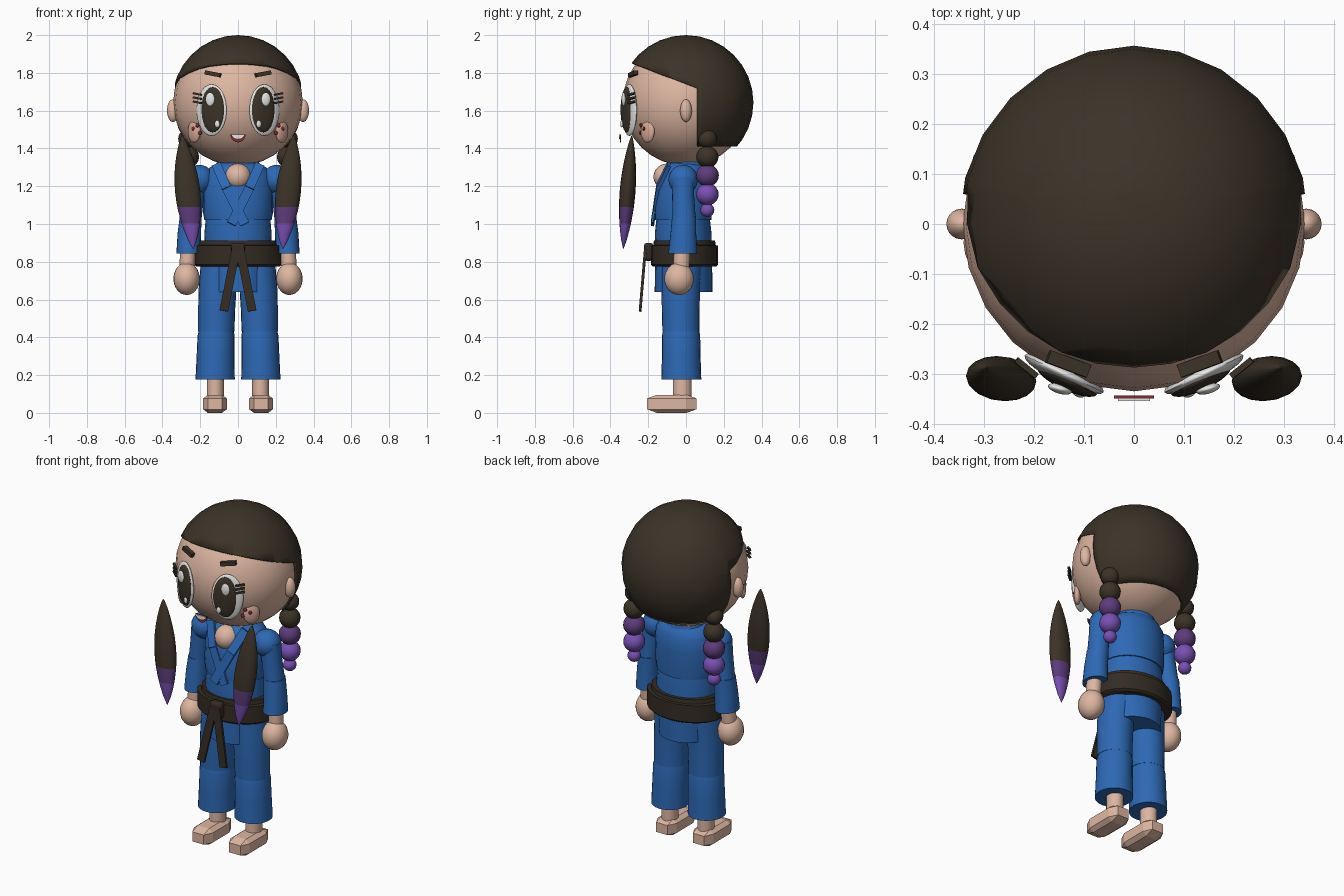
import bpy, bmesh, math
from mathutils import Vector, Matrix

if "Cube" in bpy.data.objects:
    bpy.data.objects.remove(bpy.data.objects["Cube"])


def material(name, r, g, b):
    m = bpy.data.materials.new(name)
    m.use_nodes = True
    m.diffuse_color = (r, g, b, 1)
    m.node_tree.nodes["Principled BSDF"].inputs["Base Color"].default_value = (r, g, b, 1)
    return m


SKIN = material("skin", .73, .47, .36)
HAIR = material("dark brown", .045, .033, .021)
BLUE = material("blue cloth", .026, .14, .46)
BELT = material("belt brown", .034, .025, .017)
PLUM = material("deep purple", .11, .045, .2)
LILAC = material("light purple", .19, .08, .45)
WHITE = material("white", .85, .85, .84)
RED = material("dark red", .2, .025, .03)
BLUSH = material("blush", .7, .4, .31)
made = []


def finish(name, bm, *mats):
    bmesh.ops.recalc_face_normals(bm, faces=bm.faces)
    me = bpy.data.meshes.new(name)
    bm.to_mesh(me)
    bm.free()
    for m in mats:
        me.materials.append(m)
    ob = bpy.data.objects.new(name, me)
    bpy.context.collection.objects.link(ob)
    made.append(ob)
    return ob


def ball(name, loc, size, mat, yaw=0, segs=20):
    bm = bmesh.new()
    bmesh.ops.create_uvsphere(bm, u_segments=segs, v_segments=segs * 2 // 3, radius=1)
    bm.transform(Matrix.LocRotScale(Vector(loc), Matrix.Rotation(math.radians(yaw), 3, 'Z'), Vector(size)))
    return finish(name, bm, mat)


def loft(name, rings, *mats, sides=24, rule=None):
    """Rings are (x, y, z, half width, half depth), capped at both ends."""
    bm = bmesh.new()
    loops = []
    for x, y, z, rx, ry in rings:
        turns = [2 * math.pi * i / sides for i in range(sides)]
        loops.append([bm.verts.new((x + rx * math.cos(a), y + ry * math.sin(a), z)) for a in turns])
    for a, b in zip(loops, loops[1:]):
        for i in range(sides):
            j = (i + 1) % sides
            bm.faces.new((a[i], a[j], b[j], b[i]))
    bm.faces.new(loops[0])
    bm.faces.new(loops[-1])
    if rule:
        for f in bm.faces:
            f.material_index = rule(f.calc_center_median().z)
    return finish(name, bm, *mats)


def bar(name, start, end, width, thick, mat, hint=(0, -1, 0)):
    """Box from start to end, its flat side facing the hint direction."""
    a, b = Vector(start), Vector(end)
    z = (b - a).normalized()
    x = Vector(hint).cross(z).normalized()
    y = z.cross(x)
    frame = Matrix((x, y, z)).transposed()
    bm = bmesh.new()
    bmesh.ops.create_cube(bm, size=1)
    bm.transform(Matrix.LocRotScale((a + b) / 2, frame.to_quaternion(), Vector((width, thick, (b - a).length))))
    return finish(name, bm, mat)


def half_disc(name, y, z, width, height, mat):
    bm = bmesh.new()
    arc = [math.pi * (1 + i / 10) for i in range(11)]
    face = bm.faces.new([bm.verts.new((width * math.cos(a), y, z + height * math.sin(a))) for a in arc])
    new = bmesh.ops.extrude_face_region(bm, geom=[face])["geom"]
    bmesh.ops.translate(bm, vec=(0, .006, 0), verts=[v for v in new if isinstance(v, bmesh.types.BMVert)])
    return finish(name, bm, mat)


# Head
ball("head", (0, 0, 1.643), (.343, .335, .335), SKIN, segs=24)

# Hair cap: sphere trimmed by a sloping fringe, a vertical side edge and a flat nape
bm = bmesh.new()
bmesh.ops.create_uvsphere(bm, u_segments=24, v_segments=16, radius=1)
bm.transform(Matrix.LocRotScale(Vector((0, 0, 1.643)), None, Vector((.35, .357, .357))))
SIDE_Y, NAPE_Z = .06, 1.41
fringe_point, fringe_normal = Vector((0, SIDE_Y, 1.72)), Vector((0, .13, .34)).normalized()
for co, no in ((fringe_point, fringe_normal), ((0, SIDE_Y, 0), (0, 1, 0)), ((0, 0, NAPE_Z), (0, 0, 1))):
    bmesh.ops.bisect_plane(bm, geom=bm.verts[:] + bm.edges[:] + bm.faces[:], plane_co=co, plane_no=no)
trimmed = []
for f in bm.faces:
    c = f.calc_center_median()
    if c.z < NAPE_Z or (c.y < SIDE_Y and (c - fringe_point).dot(fringe_normal) < 0):
        trimmed.append(f)
bmesh.ops.delete(bm, geom=trimmed, context='FACES')
hair = finish("hair_cap", bm, HAIR)
shell = hair.modifiers.new("thickness", 'SOLIDIFY')
shell.thickness, shell.offset = .012, -1

# Mouth
half_disc("mouth", -.349, 1.475, .04, .043, RED)
half_disc("teeth", -.354, 1.473, .032, .022, WHITE)

# Torso, collar and jacket skirt
loft("jacket_lower", [(0, -.012, .82, .175, .148), (0, -.015, .95, .178, .15), (0, -.015, 1.04, .17, .14)], BLUE)
loft("jacket_chest", [(0, -.015, 1.02, .178, .15), (0, -.015, 1.06, .185, .152), (0, -.008, 1.18, .185, .148),
                      (0, 0, 1.26, .175, .135), (0, 0, 1.3, .15, .115), (0, 0, 1.325, .1, .09)], BLUE)
loft("neck_collar", [(0, .01, 1.27, .13, .11), (0, .01, 1.35, .105, .09)], BLUE)
loft("jacket_skirt", [(0, -.013, .64, .155, .153), (0, -.012, .84, .17, .15)], BLUE)
ball("neck_skin", (0, -.1, 1.25), (.07, .072, .07), SKIN)

# Belt with knot
loft("belt", [(0, -.008, .775, .22, .168), (0, -.008, .785, .233, .178), (0, -.008, .885, .233, .178),
              (0, -.008, .888, .21, .165), (0, -.008, .912, .205, .162)], BELT)
knot = bar("belt_knot", (0, -.198, .805), (0, -.198, .9), .075, .05, BELT)
bevel = knot.modifiers.new("soft_edges", 'BEVEL')
bevel.width, bevel.segments = .015, 2

for s, side in ((1, "left"), (-1, "right")):
    # Face
    ball(side + "_ear", (s * .345, 0, 1.6), (.031, .031, .06), SKIN)
    ball(side + "_eye_white", (s * .14, -.3, 1.603), (.088, .02, .137), WHITE, s * 25)
    ball(side + "_iris", (s * .134, -.313, 1.605), (.067, .02, .12), HAIR, s * 25)
    ball(side + "_eye_glint", (s * .148, -.33, 1.66), (.025, .01, .036), WHITE, s * 15)
    ball(side + "_eye_small_glint", (s * .11, -.34, 1.53), (.013, .007, .019), WHITE, s * 15)
    bar(side + "_eyebrow", (s * .172, -.265, 1.802), (s * .092, -.295, 1.787), .022, .026, HAIR)
    for i in range(3):
        z = 1.64 + i * .022
        bar(f"{side}_eyelash_{i}", (s * .195, -.305, z), (s * .236, -.272, z + .008), .011, .012, HAIR)
    ball(side + "_cheek", (s * .232, -.203, 1.49), (.046, .02, .06), BLUSH, s * 48)
    for i, (x, y, z) in enumerate(((.215, -.238, 1.522), (.236, -.222, 1.505), (.2, -.24, 1.482))):
        ball(f"{side}_freckle_{i}", (s * x, y, z), (.011, .009, .011), RED, segs=8)

    # Front lock: a leaning spindle with dipped tip
    top, tip = Vector((s * .295, -.287, 1.47)), Vector((s * .237, -.332, .867))
    steps = sorted([.004, .03, .996, .63, .777] + [i / 12 for i in range(1, 12)])
    rings = []
    for t in steps:
        k = math.sin(math.pi * t) ** .75
        rings.append((*top.lerp(tip, t), .067 * k, .042 * k))
    loft(side + "_front_lock", rings, HAIR, PLUM, LILAC, sides=16,
         rule=lambda z: 0 if z > 1.09 else 1 if z > 1.0 else 2)

    # Beaded braid behind the shoulder
    for i, (z, r, m) in enumerate(((1.452, .052, HAIR), (1.355, .059, HAIR), (1.257, .061, PLUM),
                                   (1.157, .06, LILAC), (1.073, .037, LILAC))):
        ball(f"{side}_braid_bead_{i}", (s * .265, .113, z), (r, r, r * .97), m, segs=16)

    # Lapels and belt tails
    bend = (s * .06, -.15, 1.19)
    bar(side + "_lapel_upper", (s * .115, -.09, 1.315), bend, .05, .02, BLUE)
    bar(side + "_lapel_lower", bend, (-s * .035, -.178, 1.0), .05, .014 + s * .003, BLUE)
    bar(side + "_belt_tail", (s * .01, -.215, .87), (s * .02 + s * .055, -.243, .54), .046, .014, BELT)

    # Arm
    ball(side + "_shoulder", (s * .205, -.015, 1.235), (.078, .078, .078), BLUE)
    loft(side + "_sleeve_upper", [(s * .225, -.015, 1.25, .06, .06), (s * .235, -.015, 1.15, .056, .058),
                                  (s * .25, -.01, 1.02, .056, .062)], BLUE)
    loft(side + "_sleeve_lower", [(s * .25, -.01, 1.04, .058, .064), (s * .258, -.014, .95, .062, .068),
                                  (s * .262, -.017, .845, .064, .077)], BLUE)
    loft(side + "_wrist", [(s * .27, -.025, .75, .04, .042), (s * .265, -.02, .87, .042, .044)], SKIN)
    ball(side + "_hand", (s * .272, -.037, .71), (.07, .078, .086), SKIN)

    # Leg
    loft(side + "_thigh", [(s * .115, -.027, .43, .096, .098), (s * .113, -.028, .55, .098, .1),
                           (s * .108, -.028, .66, .1, .102), (s * .1, -.02, .82, .095, .11)], BLUE)
    loft(side + "_trouser_cuff", [(s * .121, -.025, .178, .104, .106), (s * .119, -.025, .3, .1, .102),
                                  (s * .116, -.026, .41, .098, .101), (s * .115, -.026, .445, .09, .093)], BLUE)
    loft(side + "_ankle", [(s * .12, -.02, .07, .045, .05), (s * .12, -.02, .22, .045, .05)], SKIN, sides=16)

    # Foot: chamfered block
    bm = bmesh.new()
    bmesh.ops.create_cube(bm, size=1)
    bmesh.ops.bevel(bm, geom=bm.edges[:], offset=.2, segments=1, affect='EDGES')
    bm.transform(Matrix.LocRotScale(Vector((s * .122, -.075, .048)), None, Vector((.125, .262, .096))))
    finish(side + "_foot", bm, SKIN)

# Smooth shading with sharp creases kept
bpy.ops.object.select_all(action='DESELECT')
for ob in made:
    if not ob.name.endswith("_foot"):
        ob.select_set(True)
bpy.context.view_layer.objects.active = made[0]
bpy.ops.object.shade_smooth_by_angle(angle=math.radians(40))
